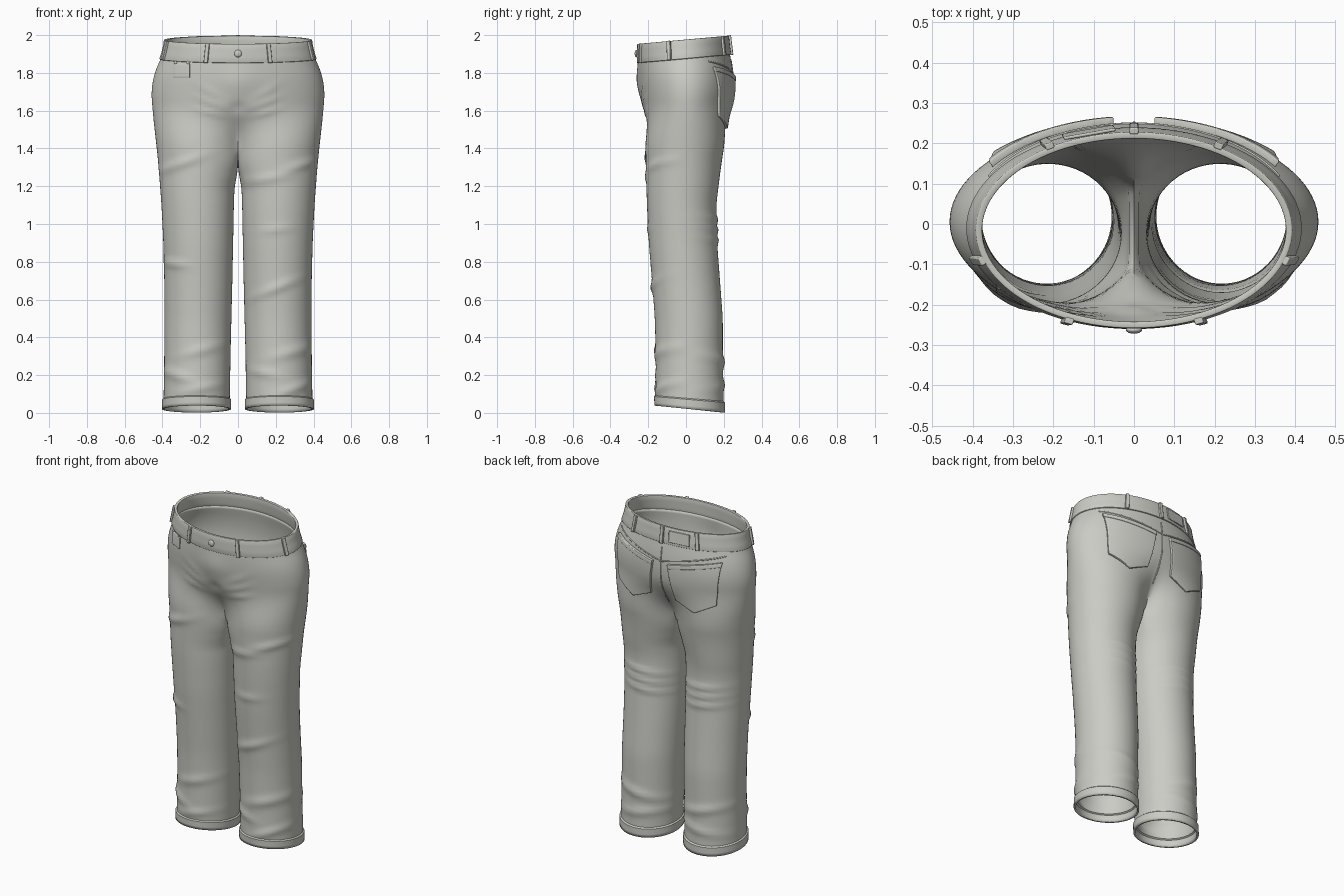
import bpy, bmesh, math
from mathutils import Vector
from mathutils.bvhtree import BVHTree

if "Cube" in bpy.data.objects:
    bpy.data.objects.remove(bpy.data.objects["Cube"])

cloth = bpy.data.materials.new("grey cloth")
cloth.use_nodes = True
colour = (0.60, 0.60, 0.56, 1)
cloth.diffuse_color = colour
cloth.node_tree.nodes["Principled BSDF"].inputs["Base Color"].default_value = colour


def finish(bm, name, thickness=0, bevel=0):
    mesh = bpy.data.meshes.new(name)
    bm.to_mesh(mesh)
    ob = bpy.data.objects.new(name, mesh)
    bpy.context.collection.objects.link(ob)
    mesh.materials.append(cloth)
    if thickness:
        mod = ob.modifiers.new("thickness", "SOLIDIFY")
        mod.thickness = thickness
        mod.offset = -1
    if bevel:
        mod = ob.modifiers.new("soft edge", "BEVEL")
        mod.width = bevel
        mod.segments = 2
    bpy.ops.object.select_all(action="DESELECT")
    ob.select_set(True)
    bpy.context.view_layer.objects.active = ob
    bpy.ops.object.shade_smooth_by_angle(angle=math.radians(40))
    return ob


def step(a, b, t):
    t = min(1, max(0, (t - a) / (b - a)))
    return t * t * (3 - 2 * t)


# Outline by height: z, outer x, inner x, front y, back y
OUTLINE = [
    (0, .395, .045, -.16, .2), (.3, .39, .04, -.16, .195), (.5, .39, .035, -.165, .195),
    (.7, .39, .03, -.18, .18), (.9, .395, .026, -.197, .165), (1.1, .405, .022, -.207, .16),
    (1.3, .42, .015, -.212, .185), (1.4, .43, 0, -.215, .2), (1.55, .447, 0, -.225, .232),
    (1.7, .46, 0, -.24, .253), (1.8, .443, 0, -.252, .247), (1.9, .398, 0, -.254, .228),
    (2, .38, 0, -.25, .218)]


def outline(z):
    def at(h):
        h = min(1.999, max(0, h))
        for lo, hi in zip(OUTLINE, OUTLINE[1:]):
            if h < hi[0]:
                f = (h - lo[0]) / (hi[0] - lo[0])
                return [p + (q - p) * f for p, q in zip(lo[1:], hi[1:])]
    samples = [at(z + k * .02) for k in range(-2, 3)]
    return [sum(s) / 5 for s in zip(*samples)]


def tilt(z, y):
    return z + y * (.09 * step(1.5, 1.75, z) - .1 * step(.3, 0, z))


# Trouser shell: hip rows are open half loops, leg rows are closed loops
OUTER, INNER = 48, 16
CROTCH, TOP, HEM = 1.38, 1.89, .022
SPREAD = math.radians(150)


def section(z, i):
    xo, xi, yf, yb = outline(z)
    if z < .075:
        xo, xi, yf, yb = xo + .008, xi - .008, yf - .008, yb + .008
    yc, ry = (yf + yb) / 2, (yb - yf) / 2
    u = 2 * i / OUTER - 1
    if i <= OUTER:
        leg_angle = u * SPREAD
    else:
        leg_angle = SPREAD + (i - OUTER) / INNER * (2 * math.pi - 2 * SPREAD)
    c, s = math.cos(leg_angle), math.sin(leg_angle)
    ce = math.cos(SPREAD)
    ring_x = (xo + xi) / 2 + (xo - xi) / 2 * c
    joined_x = max(0, xo * (c - ce) / (1 - ce))
    join = step(1.16, CROTCH, z)
    leg = Vector((ring_x + (joined_x - ring_x) * join, yc + ry * s))
    dip = 0
    if i > OUTER:
        dip = .045 * join * max(0, 1 - (s / math.sin(SPREAD)) ** 2)
    if z > CROTCH:
        hip = Vector((xo * math.cos(u * math.pi / 2), yc + ry * math.sin(u * math.pi / 2)))
        leg = leg.lerp(hip, step(CROTCH, 1.66, z))
        if i in (0, OUTER):
            leg.x = 0
    return Vector((leg.x, leg.y, tilt(z, leg.y) - dip))


levels = [HEM, .04, .06, .072, .078]
levels += [.078 + (CROTCH - .078) * k / 70 for k in range(1, 71)]
levels += [CROTCH + (TOP - CROTCH) * k / 28 for k in range(1, 29)]

bm = bmesh.new()
for side in (1, -1):
    previous = None
    for z in levels:
        count = OUTER + INNER if z <= CROTCH + 1e-6 else OUTER + 1
        row = []
        for i in range(count):
            p = section(z, i)
            row.append(bm.verts.new((p.x * side, p.y, p.z)))
        if previous:
            closed = len(row) > OUTER + 1
            for i in range(count if closed else OUTER):
                j = (i + 1) % count
                quad = [previous[i], previous[j], row[j], row[i]]
                bm.faces.new(quad if side > 0 else quad[::-1])
        previous = row
seam = [v for v in bm.verts if abs(v.co.x) < 1e-5]
bmesh.ops.remove_doubles(bm, verts=seam, dist=1e-4)
bmesh.ops.recalc_face_normals(bm, faces=bm.faces)
crotch = [v for v in bm.verts if 1.25 < v.co.z < 1.6 and abs(v.co.x) < .12]
for _ in range(4):
    bmesh.ops.smooth_vert(bm, verts=crotch, factor=.5, use_axis_x=True,
                          use_axis_y=True, use_axis_z=True)

# Cloth folds: x, z, facing, slope in degrees, half length, half width, height
folds = [(-.3, 1.32, -1, 20, .12, .022, .012), (-.34, .79, -1, -8, .07, .018, .011),
         (-.2, .33, -1, 15, .11, .025, .009), (-.33, .2, -1, -20, .1, .025, .011),
         (-.2, .13, -1, 10, .1, .02, .009), (.16, 1.24, -1, 8, .11, .02, .009),
         (.33, 1.31, -1, 18, .09, .02, .01), (.2, .97, -1, 5, .08, .02, .007),
         (.2, .66, -1, 22, .12, .022, .011), (.28, .32, -1, 15, .12, .028, .01),
         (.14, .21, -1, -12, .08, .022, .009), (.3, .13, -1, 20, .1, .02, .01),
         (0, 1.75, -1, 0, .09, .08, .012), (0, 1.62, -1, 0, .03, .03, -.012)]
for side in (1, -1):
    for k in range(3):
        folds.append((side * .15, 1.7 - k * .055, -1, side * (35 - k * 10), .07, .012, .007))
        folds.append((side * .2, 1.02 - k * .055, 1, side * 6, .12, .016, .01))
    folds.append((side * .22, .27, 1, side * 12, .14, .025, .011))
    folds.append((side * .2, .15, 1, -side * 8, .14, .022, .01))
bm.normal_update()
shifts = []
for v in bm.verts:
    d = 0
    for x, z, facing, slope, length, width, height in folds:
        a = math.radians(slope)
        dx, dz = v.co.x - x, v.co.z - z
        along = dx * math.cos(a) + dz * math.sin(a)
        across = dz * math.cos(a) - dx * math.sin(a)
        reach = (along / length) ** 2 + (across / width) ** 2
        if reach < 9:
            d += height * math.exp(-reach) * step(-.1, .4, v.normal.y * facing)
    shifts.append(v.normal * d)
for v, shift in zip(bm.verts, shifts):
    v.co += shift
surface = BVHTree.FromBMesh(bm)
finish(bm, "trouser_shell", .012)


# Waistband ring
def band_point(angle, z, grow=0):
    xo, _, yf, yb = outline(z)
    y = (yf + yb) / 2 + ((yb - yf) / 2 + grow) * math.sin(angle)
    return Vector(((xo + grow) * math.cos(angle), y, tilt(z, y)))


bm = bmesh.new()
SIDES = 96
rings = [[bm.verts.new(band_point(math.tau * i / SIDES, z, .007)) for i in range(SIDES)]
         for z in (1.876, 1.91, 1.945, 1.977)]
for low, high in zip(rings, rings[1:]):
    for i in range(SIDES):
        j = (i + 1) % SIDES
        bm.faces.new((low[i], low[j], high[j], high[i]))
finish(bm, "waistband", .016, .003)


# Belt loops stand on the band
def band_block(name, degrees, width, height, depth):
    a = math.radians(degrees)
    low, high = band_point(a, 1.88, .01), band_point(a, 1.972, .01)
    side = (band_point(a + .02, 1.926) - band_point(a - .02, 1.926)).normalized()
    up = (high - low).normalized()
    out = side.cross(up)
    bm = bmesh.new()
    bmesh.ops.create_cube(bm, size=1)
    for v in bm.verts:
        c = v.co.copy()
        v.co = (low + high) / 2 + side * c.x * width + up * c.y * height + out * c.z * depth
    finish(bm, name, 0, .003)


for k, degrees in enumerate((-114, -66, -18, 198, 58, 90, 122)):
    band_block("belt_loop_%d" % k, degrees, .022, .105, .016)


# Cloth plates laid on the shell, with an optional pointed lower edge
def plate(name, facing, top, bottom, vee, lift, columns=24, rows=24):
    bm = bmesh.new()
    grid = []
    for r in range(rows + 1):
        line = []
        for c in range(columns + 1):
            u, v = c / columns, r / rows
            t = Vector(top[0]).lerp(Vector(top[1]), u)
            b = Vector(bottom[0]).lerp(Vector(bottom[1]), u)
            b.y -= vee * (1 - abs(2 * u - 1))
            p = t.lerp(b, v)
            hit, normal, _, _ = surface.ray_cast(Vector((p.x, facing, p.y)), Vector((0, -facing, 0)))
            if normal.y * facing < 0:
                normal = -normal
            line.append(bm.verts.new(hit + normal * lift))
        grid.append(line)
    for a, b in zip(grid, grid[1:]):
        for c in range(columns):
            bm.faces.new((a[c], a[c + 1], b[c + 1], b[c]))
    bm.normal_update()
    if sum(f.normal.y for f in bm.faces) * facing < 0:
        bmesh.ops.reverse_faces(bm, faces=bm.faces)
    finish(bm, name, lift + .004, .003)


for side, word in ((1, "left"), (-1, "right")):
    plate(word + "_back_pocket", 1, ((side * .05, 1.78), (side * .35, 1.83)),
          ((side * .085, 1.56), (side * .33, 1.57)), .06, .014)
    plate(word + "_pocket_hem", 1, ((side * .05, 1.78), (side * .35, 1.83)),
          ((side * .053, 1.755), (side * .349, 1.805)), 0, .017, 24, 3)
    plate(word + "_yoke_seam", 1, ((0, 1.79), (side * .36, 1.865)),
          ((0, 1.782), (side * .36, 1.857)), 0, .003, 24, 1)
plate("coin_pocket", -1, ((-.34, 1.85), (-.255, 1.85)), ((-.34, 1.775), (-.255, 1.775)), 0, .005, 8, 6)
plate("seat_seam", 1, ((-.004, 1.87), (.004, 1.87)), ((-.004, 1.5), (.004, 1.5)), 0, .003, 1, 24)
band_block("waist_patch", 106, .13, .07, .008)


# Button and rivets
def stud(name, centre, radius):
    bm = bmesh.new()
    bmesh.ops.create_uvsphere(bm, u_segments=16, v_segments=8, radius=radius)
    for v in bm.verts:
        v.co = Vector((v.co.x, v.co.y * .45, v.co.z)) + centre
    finish(bm, name)


stud("waist_button", band_point(-math.pi / 2, 1.926, .01), .02)
for k, x in enumerate((-.33, -.265)):
    hit = surface.ray_cast(Vector((x, -1, 1.855)), Vector((0, 1, 0)))[0]
    stud("pocket_rivet_%d" % k, hit + Vector((0, -.004, 0)), .009)
